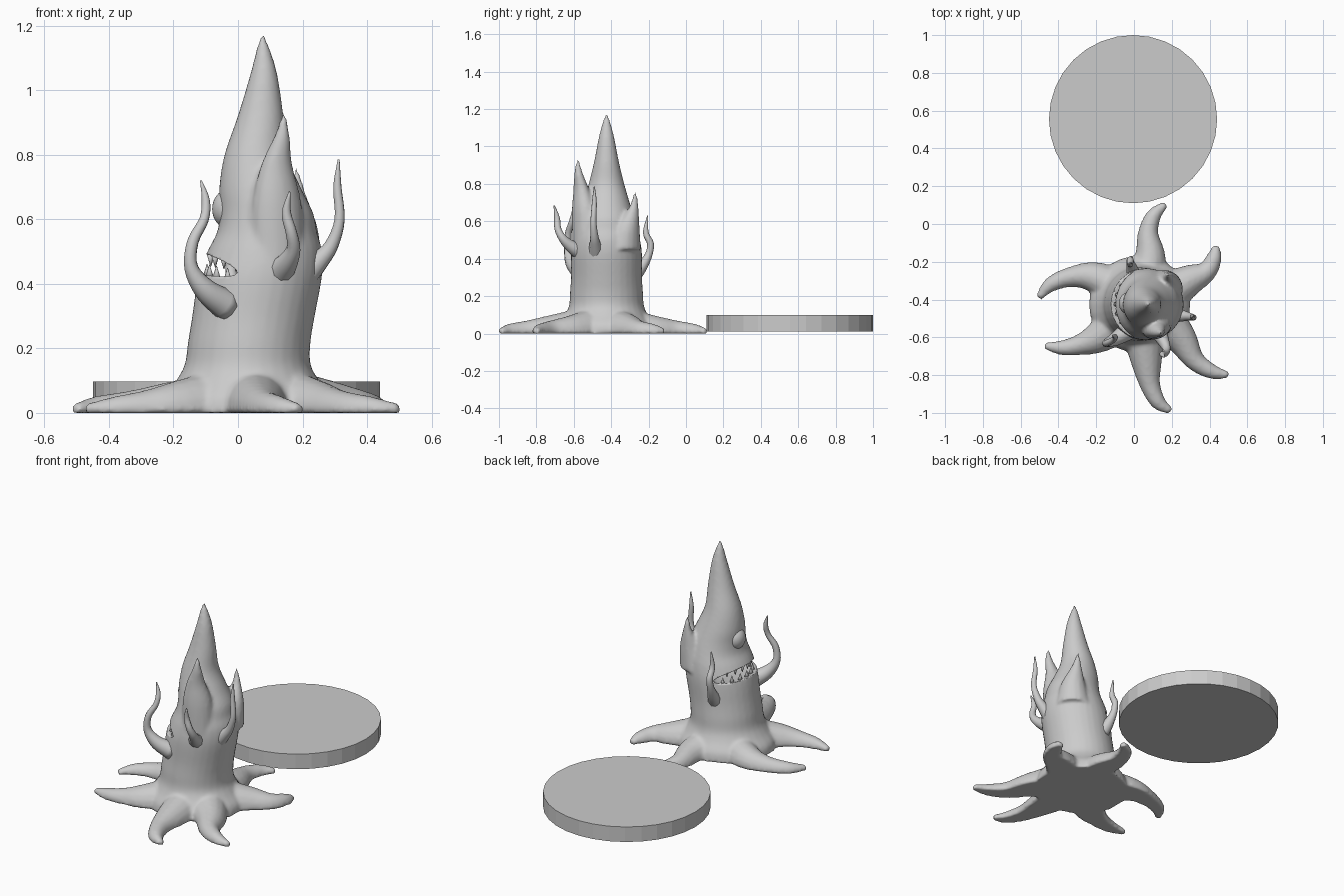
import bpy, bmesh
from math import sin, cos, pi
from mathutils import Vector, Matrix

if "Cube" in bpy.data.objects:
    bpy.data.objects.remove(bpy.data.objects["Cube"])


def spline(pts, steps=4):
    """Smooth a list of tuples with Catmull-Rom."""
    p = [Vector(q) for q in pts]
    p = [p[0] * 2 - p[1]] + p + [p[-1] * 2 - p[-2]]
    out = []
    for i in range(1, len(p) - 2):
        a, b, c, d = p[i - 1:i + 3]
        for k in range(steps):
            t = k / steps
            out.append(0.5 * (2 * b + (c - a) * t + (2 * a - 5 * b + 4 * c - d) * t * t
                              + (3 * b - a - 3 * c + d) * t ** 3))
    return out + [p[-2]]


def loft(bm, pts, upright=False, sides=16, floor=None, turn=0):
    """Skin elliptical rings (x, y, z, r1, r2) into a closed form."""
    pts = spline(pts)
    rings, n = [], None
    for i, p in enumerate(pts):
        c = p.to_3d() if len(p) == 3 else Vector(p[:3])
        t = Vector((0, 0, 1))
        if not upright:
            t = (Vector(pts[min(i + 1, len(pts) - 1)][:3]) - Vector(pts[max(i - 1, 0)][:3])).normalized()
        if n is None:
            n = Vector((cos(turn), sin(turn), 0)) if upright else t.cross(Vector((0, 0, 1)))
        n = (n - t * n.dot(t)).normalized()
        b = t.cross(n)
        ring = []
        for k in range(sides):
            a = 2 * pi * k / sides
            v = c + n * cos(a) * max(p[3], .002) + b * sin(a) * max(p[4], .002)
            if floor is not None:
                v.z = max(v.z, floor)
            ring.append(bm.verts.new(v))
        rings.append(ring)
    for r, s in zip(rings, rings[1:]):
        for k in range(sides):
            j = (k + 1) % sides
            bm.faces.new((r[k], r[j], s[j], s[k]))
    bm.faces.new(rings[0])
    bm.faces.new(rings[-1])


def finish(bm, name, smooth=True):
    bmesh.ops.recalc_face_normals(bm, faces=bm.faces)
    me = bpy.data.meshes.new(name)
    bm.to_mesh(me)
    bm.free()
    ob = bpy.data.objects.new(name, me)
    bpy.context.collection.objects.link(ob)
    if smooth:
        for f in me.polygons:
            f.use_smooth = True
    return ob


def ball(name, loc, scale, tilt=0):
    bm = bmesh.new()
    m = Matrix.Translation(loc) @ Matrix.Rotation(tilt, 4, 'Y') @ Matrix.Diagonal((*scale, 1))
    bmesh.ops.create_uvsphere(bm, u_segments=32, v_segments=16, radius=1, matrix=m)
    return finish(bm, name)


# trunk and pointed head: z, centre x, half width x, half width y
CY = -.425
profile = [(0, .03, .27, .26), (.05, .03, .26, .25), (.1, .03, .222, .22), (.15, .03, .195, .2),
           (.22, .035, .19, .195), (.3, .048, .19, .19), (.42, .068, .192, .19),
           (.5, .083, .178, .18), (.56, .09, .155, .165), (.62, .088, .145, .148),
           (.7, .068, .126, .124), (.8, .055, .097, .095), (.92, .07, .071, .066),
           (1.05, .08, .042, .041), (1.13, .078, .02, .02), (1.175, .077, .004, .004)]
body = bmesh.new()
loft(body, [(x, CY, z, rx, ry) for z, x, rx, ry in profile], upright=True, sides=32)

# leaf-like collar spikes
loft(body, [(.12, -.53, .48, .09, .075), (.12, -.545, .65, .08, .062), (.12, -.56, .77, .05, .04),
            (.137, -.575, .86, .024, .022), (.142, -.578, .93, .006, .006)], upright=True, turn=.45)
loft(body, [(.165, -.33, .45, .1, .085), (.18, -.315, .57, .07, .065), (.185, -.28, .67, .03, .025),
            (.18, -.27, .76, .006, .006)], upright=True, turn=-.6)

# six curling root tentacles, flat underneath
roots = [
    [(-.02, -.38), (-.2, -.285), (-.33, -.28), (-.44, -.32), (-.505, -.39)],
    [(.05, -.33), (.085, -.18), (.075, -.05), (.105, .045), (.167, .105)],
    [(.15, -.38), (.29, -.3), (.385, -.25), (.425, -.175), (.433, -.115)],
    [(.15, -.5), (.25, -.61), (.32, -.72), (.41, -.78), (.5, -.8)],
    [(.05, -.55), (.065, -.72), (.085, -.85), (.13, -.945), (.195, -.99)],
    [(-.05, -.5), (-.19, -.6), (-.29, -.64), (-.38, -.655), (-.472, -.645)]]
widths = [.12, .085, .055, .04, .018]
heights = [.14, .1, .07, .052, .028]
for path in roots:
    loft(body, [(x, y, .01, w, h - .01) for (x, y), w, h in zip(path, widths, heights)], floor=0)

creature = finish(body, "creature_body")
m = creature.modifiers.new("fuse", 'REMESH')
m.mode, m.voxel_size, m.use_smooth_shade = 'VOXEL', .01, True
m = creature.modifiers.new("soften", 'SMOOTH')
m.factor, m.iterations = .5, 5

# mouth slit cut
cutter = ball("mouth_cutter", (-.085, CY, .455), (.15, .21, .034), .25)
cutter.hide_render = True
cutter.hide_set(True)
m = creature.modifiers.new("mouth", 'BOOLEAN')
m.operation, m.object, m.solver = 'DIFFERENCE', cutter, 'EXACT'

# teeth along both jaws
bm = bmesh.new()
for row, z, r, flip in ((0, .44, .168, 0), (1, .475, .158, pi)):
    for i in range(7):
        a = pi + (i - 3 + row * .5) * .3
        loc = (.072 + r * cos(a), CY + r * sin(a), z - .03 * (1 + cos(a)))
        bmesh.ops.create_cone(bm, cap_ends=True, segments=8, radius1=.014, radius2=.001, depth=.042,
                              matrix=Matrix.Translation(loc) @ Matrix.Rotation(flip, 4, 'X'))
finish(bm, "teeth")

# single eye
ball("eye", (-.032, -.42, .632), (.048, .056, .06))

# four thin waving arms: x, y, z, radius
arms = {
    "left_arm": [(-.03, -.565, .33, .05), (-.1, -.61, .38, .036), (-.145, -.63, .45, .022),
                 (-.14, -.63, .53, .018), (-.105, -.61, .6, .015), (-.1, -.595, .66, .013),
                 (-.115, -.59, .72, .003)],
    "front_arm": [(.13, -.57, .44, .045), (.155, -.62, .47, .032), (.172, -.66, .51, .022),
                  (.165, -.685, .56, .018), (.15, -.69, .62, .015), (.16, -.705, .685, .003)],
    "right_arm": [(.2, -.48, .42, .045), (.25, -.485, .47, .032), (.29, -.49, .52, .022),
                  (.315, -.495, .6, .016), (.308, -.49, .7, .013), (.312, -.49, .785, .003)],
    "back_arm": [(0, -.27, .32, .04), (-.01, -.235, .36, .03), (-.02, -.2, .42, .02),
                 (-.02, -.19, .48, .018), (-.02, -.215, .54, .015), (-.02, -.205, .63, .003)]}
for name, path in arms.items():
    bm = bmesh.new()
    loft(bm, [(x, y, z, r, r) for x, y, z, r in path], sides=10)
    finish(bm, name)

# round stand beside the creature
bm = bmesh.new()
bmesh.ops.create_cone(bm, cap_ends=True, segments=32, radius1=.445, radius2=.445, depth=.088,
                      matrix=Matrix.Translation((-.005, .555, .054)))
finish(bm, "round_stand", smooth=False)
